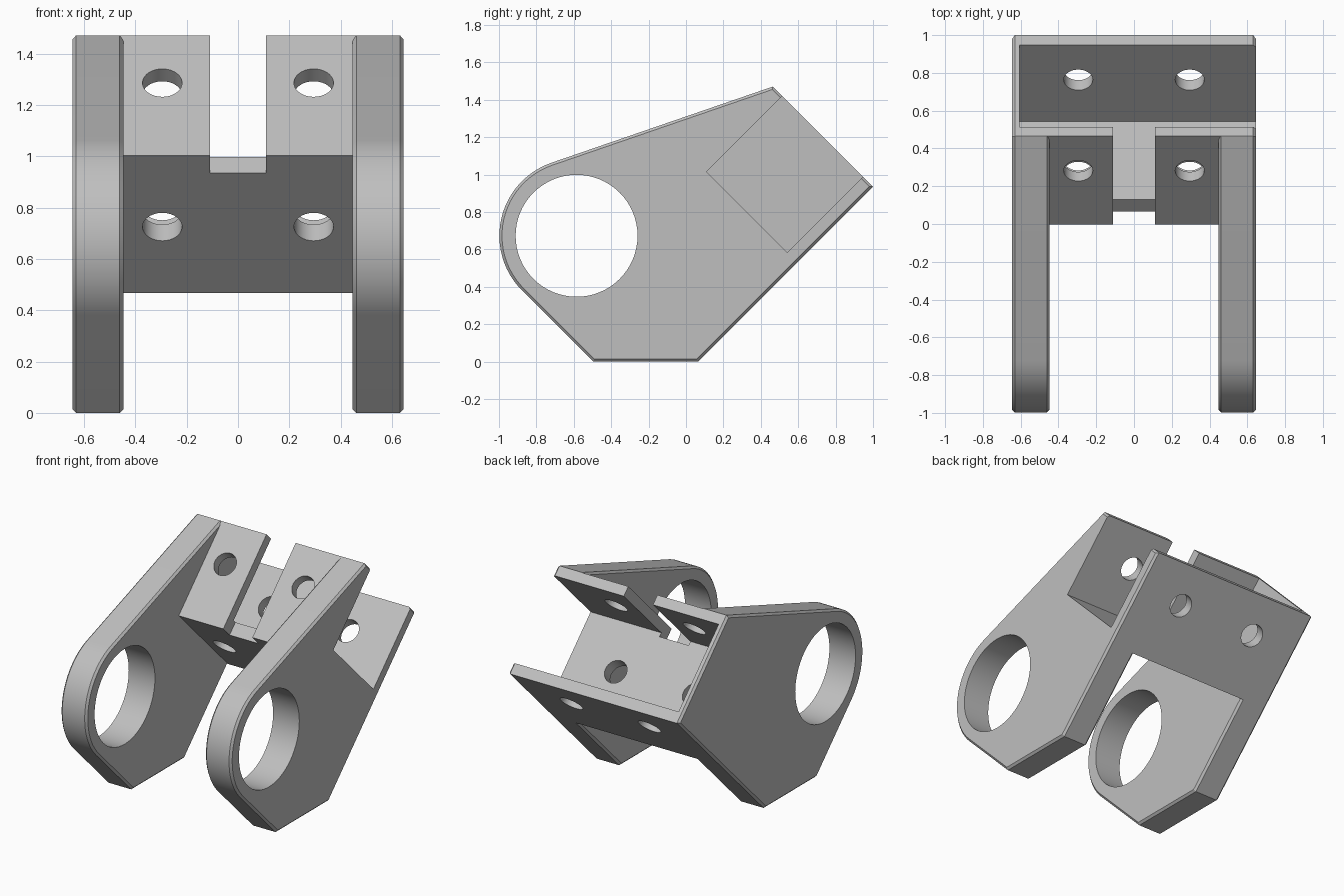
import bpy, bmesh, math
from math import radians, cos, sin, pi

if "Cube" in bpy.data.objects:
    bpy.data.objects.remove(bpy.data.objects["Cube"], do_unlink=True)

grey = bpy.data.materials.new("plain grey")
grey.use_nodes = True
COLOUR = (0.52, 0.52, 0.52, 1)
grey.diffuse_color = COLOUR
grey.node_tree.nodes["Principled BSDF"].inputs["Base Color"].default_value = COLOUR


def diag(s, d):
    """Point (y, z) on the 45 degree frame: s = y + z, d = z - y."""
    return ((s - d) / 2, (s + d) / 2)


def prism(name, outline, x0, x1, chamfer=0):
    """Extrude a (y, z) outline along x, with optional chamfered rims."""
    bm = bmesh.new()
    face = bm.faces.new([bm.verts.new((x0, y, z)) for y, z in outline])
    new = bmesh.ops.extrude_face_region(bm, geom=[face])["geom"]
    verts = [g for g in new if isinstance(g, bmesh.types.BMVert)]
    bmesh.ops.translate(bm, verts=verts, vec=(x1 - x0, 0, 0))
    bmesh.ops.recalc_face_normals(bm, faces=bm.faces)
    if chamfer:
        rims = [e for e in bm.edges if abs(e.verts[0].co.x - e.verts[1].co.x) < 1e-5]
        bmesh.ops.bevel(bm, geom=rims, offset=chamfer, segments=1,
                        profile=0.5, affect='EDGES', clamp_overlap=True)
    mesh = bpy.data.meshes.new(name)
    bm.to_mesh(mesh)
    bm.free()
    mesh.materials.append(grey)
    obj = bpy.data.objects.new(name, mesh)
    bpy.context.collection.objects.link(obj)
    return obj


def drill(radius, depth, location, rotation, sides=48):
    """Cylindrical cutter."""
    bpy.ops.mesh.primitive_cylinder_add(vertices=sides, radius=radius, depth=depth,
                                        location=location, rotation=rotation)
    obj = bpy.context.object
    obj.name = "drill_cutter"
    obj.hide_render = True
    obj.data.materials.append(grey)
    return obj


def cut(obj, cutters):
    bpy.ops.object.select_all(action='DESELECT')
    bpy.context.view_layer.objects.active = obj
    obj.select_set(True)
    for c in cutters:
        mod = obj.modifiers.new("cut", 'BOOLEAN')
        mod.operation, mod.solver, mod.object = 'DIFFERENCE', 'EXACT', c
        bpy.ops.object.modifier_apply(modifier=mod.name)
    bpy.ops.object.shade_smooth_by_angle(angle=radians(30))


# Main dimensions
CY, CZ, R = -0.585, 0.673, 0.413          # eye centre and outer radius
END, LOW, HIGH = 1.936, -0.064, 1.006     # diagonal limits of the bracket
WEB_OUT, WEB_IN = 1.0, 1.126
IN_LOW, IN_HIGH = 0.042, 0.907
INNER, OUTER = 0.447, 0.645

# Side plate outline: rounded eye, flat foot, diagonal end
tip = diag(END, HIGH)
ty, tz = tip[0] - CY, tip[1] - CZ
start = math.atan2(tz, ty) + math.acos(R / math.hypot(ty, tz))
stop = 1.25 * pi
steps = 24
outline = []
for i in range(steps + 1):
    a = start + (stop - start) * i / steps
    outline.append((CY + R * cos(a), CZ + R * sin(a)))
outline += [(CY + CZ - R * math.sqrt(2), 0), (-LOW, 0), diag(END, LOW), tip]

right_plate = prism("right_side_plate", outline, -OUTER, -INNER, 0.014)
left_plate = prism("left_side_plate", outline, INNER, OUTER, 0.014)

# Channel between the plates, its ends seated just inside them
channel_outline = [diag(s, d) for s, d in (
    (WEB_OUT, LOW), (END, LOW), (END, IN_LOW), (WEB_IN, IN_LOW),
    (WEB_IN, IN_HIGH), (END, IN_HIGH), (END, HIGH - 0.002), (WEB_OUT, HIGH - 0.002))]
channel = prism("channel", channel_outline, -INNER - 0.02, INNER + 0.02)

# Cutters: pocket open on the left side, slot in the upper flange, holes
pocket = prism("pocket_cutter", [diag(s, d) for s, d in (
    (WEB_IN, IN_LOW), (END + 0.3, IN_LOW), (END + 0.3, IN_HIGH), (WEB_IN, IN_HIGH))],
    -0.607, 1)
slot = prism("slot_cutter", [diag(s, d) for s, d in (
    (0.7, 0.868), (2.2, 0.868), (2.2, 1.3), (0.7, 1.3))], -0.11, 0.11)
eye = drill(0.326, 3, (0, CY, CZ), (0, pi / 2, 0), 64)
holes = []
for x in (-0.295, 0.295):
    holes.append(drill(0.077, 1.6, (x, *diag(1.568, 0.47)), (pi / 4, 0, 0)))
    holes.append(drill(0.077, 0.4, (x, *diag(1.06, 0.45)), (-pi / 4, 0, 0)))

cut(right_plate, [eye, pocket])
cut(left_plate, [eye, pocket])
cut(channel, [slot] + holes)

for c in [pocket, slot, eye] + holes:
    bpy.data.objects.remove(c, do_unlink=True)
